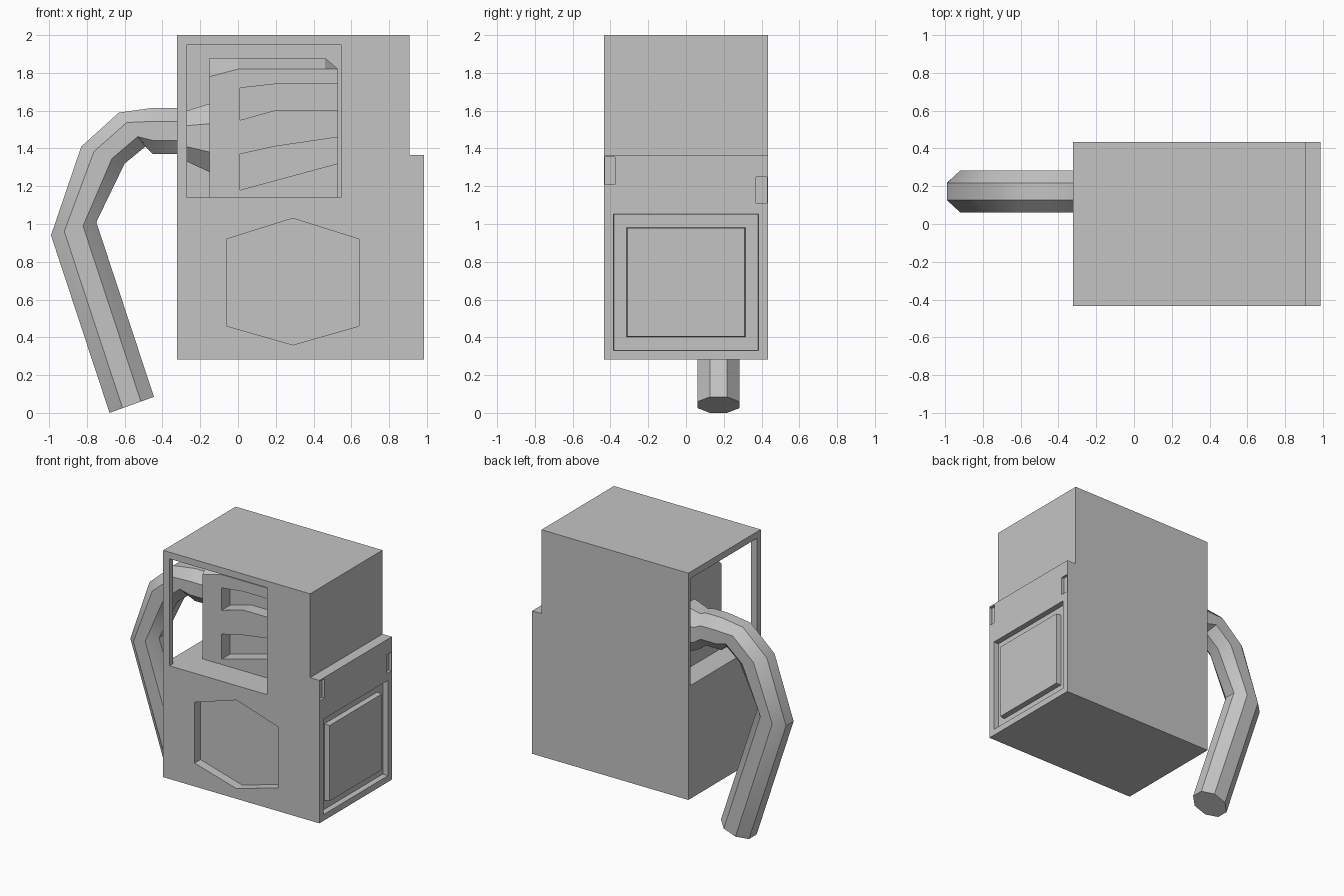
import bpy, bmesh, math
from mathutils import Vector

old = bpy.data.objects.get("Cube")
if old:
    bpy.data.objects.remove(old, do_unlink=True)

GREY = (0.55, 0.55, 0.55, 1)
grey = bpy.data.materials.new("plain grey")
grey.use_nodes = True
grey.diffuse_color = GREY
grey.node_tree.nodes["Principled BSDF"].inputs["Base Color"].default_value = GREY


def finish(name, bm):
    bmesh.ops.recalc_face_normals(bm, faces=bm.faces)
    mesh = bpy.data.meshes.new(name)
    bm.to_mesh(mesh)
    bm.free()
    mesh.materials.append(grey)
    obj = bpy.data.objects.new(name, mesh)
    bpy.context.collection.objects.link(obj)
    return obj


def loft(name, rings):
    """Skin a list of equal rings of points and cap both ends."""
    bm = bmesh.new()
    loops = [[bm.verts.new(p) for p in ring] for ring in rings]
    n = len(loops[0])
    for a, b in zip(loops, loops[1:]):
        for i in range(n):
            j = (i + 1) % n
            bm.faces.new((a[i], a[j], b[j], b[i]))
    bm.faces.new(loops[0])
    bm.faces.new(loops[-1])
    return finish(name, bm)


def prism(name, outline, y0, y1):
    return loft(name, [[(x, y, z) for x, z in outline] for y in (y0, y1)])


def box(name, x0, x1, y0, y1, z0, z1):
    return prism(name, [(x0, z0), (x1, z0), (x1, z1), (x0, z1)], y0, y1)


def cut(obj, cutter):
    """Subtract the cutter, then discard it."""
    mod = obj.modifiers.new("cut", 'BOOLEAN')
    mod.operation = 'DIFFERENCE'
    mod.solver = 'EXACT'
    mod.object = cutter
    cutter.hide_render = True
    bpy.context.view_layer.objects.active = obj
    bpy.ops.object.modifier_apply(modifier=mod.name)
    bpy.data.objects.remove(cutter, do_unlink=True)


LEFT, RIGHT, SIDE = -0.323, 0.985, 0.433
BASE, SEAM, STEP, TOP = 0.283, 1.10, 1.365, 2.0

# Lower cabinet with a grooved panel on its end
lower = box("lower_cabinet", LEFT, RIGHT, -SIDE, SIDE, BASE, SEAM)
bm = bmesh.new()
bm.from_mesh(lower.data)
end = [f for f in bm.faces if f.normal.x > 0.9]
for thickness, depth in ((0.048, 0), (0.003, -0.04), (0.068, 0), (0.003, 0.041)):
    bmesh.ops.inset_region(bm, faces=end, thickness=thickness, depth=depth,
                           use_even_offset=True)
bm.to_mesh(lower.data)
bm.free()

# Six-sided recess on the front
hexagon = [(0.29, 1.03), (0.64, 0.92), (0.64, 0.46),
           (0.29, 0.36), (-0.06, 0.46), (-0.06, 0.92)]
cut(lower, prism("hexagon_cutter", hexagon, -0.6, -SIDE + 0.07))

# Upper cabinet, stepped at one end, open at the front and the other end
upper = prism("upper_cabinet", [(LEFT, SEAM), (RIGHT, SEAM), (RIGHT, STEP),
                                (0.907, STEP), (0.907, TOP), (LEFT, TOP)], -SIDE, SIDE)
cut(upper, box("cavity_cutter", -0.6, 0.55, -0.39, 0.41, 1.14, 1.95))
cut(upper, box("window_cutter", -0.27, 0.545, -0.6, -0.3, 1.14, 1.95))

# Small corner notches on the step
for y0, y1, z0, z1 in ((-0.43, -0.375, 1.21, 1.355), (0.37, 0.43, 1.11, 1.25)):
    cut(upper, box("notch_cutter", RIGHT - 0.02, 1.2, y0, y1, z0, z1))

# Inner block with a sloped upper edge and two slots
front = [(-0.15, 1.13), (0.53, 1.13), (0.53, 1.82), (0.46, 1.82), (0, 1.82), (-0.15, 1.78)]
back = front[:3] + [(0.46, 1.88), (0, 1.88), (-0.15, 1.88)]
block = loft("inner_block", [[(x, y, z) for x, z in outline] for outline, y in
                             ((front, -0.21), (back, -0.11), (back, 0.42))])
upper_slot = [(0.01, 1.55), (0.19, 1.60), (0.6, 1.60), (0.6, 1.74), (0.19, 1.74), (0.01, 1.72)]
lower_slot = [(0.01, 1.18), (0.6, 1.34), (0.6, 1.47), (0.19, 1.41), (0.01, 1.37)]
for slot in (upper_slot, lower_slot):
    cut(block, prism("slot_cutter", slot, -0.4, -0.11))

# Eight-sided bent pipe: outer and inner bend points, and half width
bends = [((-0.14, 1.64), (-0.14, 1.27), 0.15), ((-0.27, 1.60), (-0.27, 1.33), 0.12),
         ((-0.32, 1.615), (-0.32, 1.37), 0.11), ((-0.45, 1.615), (-0.45, 1.37), 0.11),
         ((-0.63, 1.59), (-0.49, 1.41), 0.11), ((-0.83, 1.41), (-0.60, 1.32), 0.11),
         ((-0.99, 0.94), (-0.75, 1.01), 0.11), ((-0.68, 0), (-0.445, 0.085), 0.11)]
rings = []
for outer, inner, half in bends:
    o, i = Vector((outer[0], 0, outer[1])), Vector((inner[0], 0, inner[1]))
    middle = (o + i) / 2 + Vector((0, 0.172, 0))
    ring = []
    for k in range(8):
        a = math.pi * (k + 0.5) / 4
        s = 1 / math.cos(math.pi / 8)
        ring.append(middle + (o - i) / 2 * math.cos(a) * s
                    + Vector((0, half * math.sin(a) * s, 0)))
    rings.append(ring)
pipe = loft("bent_pipe", rings)

# Soften the bends while the long edges of the pipe stay sharp
bpy.ops.object.select_all(action='DESELECT')
pipe.select_set(True)
bpy.context.view_layer.objects.active = pipe
bpy.ops.object.shade_smooth_by_angle(angle=math.radians(35))
